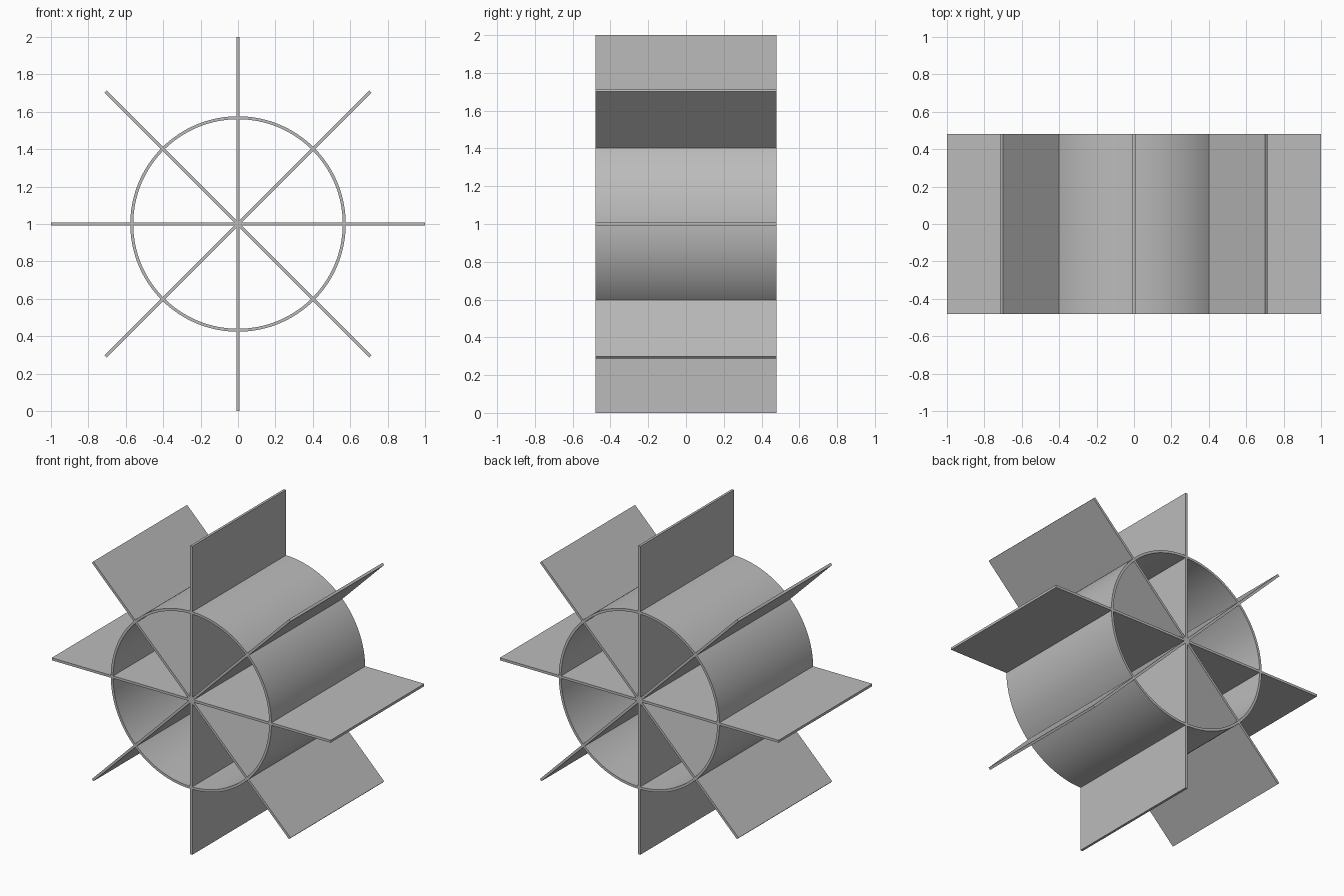
import bpy, bmesh, math
from mathutils import Matrix

HALF_DEPTH = 0.48
OUTER, INNER = 0.576, 0.56
THICK = 0.016
SIDES = 128

cube = bpy.data.objects.get("Cube")
if cube:
    bpy.data.objects.remove(cube, do_unlink=True)

grey = bpy.data.materials.new("plain grey")
grey.use_nodes = True
color = (0.5, 0.5, 0.5, 1)
grey.diffuse_color = color
grey.node_tree.nodes["Principled BSDF"].inputs["Base Color"].default_value = color


def add_object(name, bm):
    bmesh.ops.recalc_face_normals(bm, faces=bm.faces)
    mesh = bpy.data.meshes.new(name)
    bm.to_mesh(mesh)
    bm.free()
    mesh.materials.append(grey)
    obj = bpy.data.objects.new(name, mesh)
    bpy.context.collection.objects.link(obj)
    return obj


# Open drum: a rectangular wall section swept around the y axis
bm = bmesh.new()
section = [(INNER, -HALF_DEPTH), (OUTER, -HALF_DEPTH), (OUTER, HALF_DEPTH), (INNER, HALF_DEPTH)]
verts = [bm.verts.new((r, y, 0)) for r, y in section]
edges = [bm.edges.new((verts[i], verts[(i + 1) % 4])) for i in range(4)]
bmesh.ops.spin(bm, geom=verts + edges, cent=(0, 0, 0), axis=(0, 1, 0),
               angle=math.tau, steps=SIDES, use_merge=True)
bmesh.ops.remove_doubles(bm, verts=bm.verts, dist=0.0001)
drum = add_object("drum", bm)
drum.location.z = 1
bpy.context.view_layer.objects.active = drum
drum.select_set(True)
bpy.ops.object.shade_smooth_by_angle(angle=math.radians(30))
drum.select_set(False)

# Four full-width plates crossing at the axis give eight paddles
for i, name in enumerate(["level_paddle", "falling_paddle", "upright_paddle", "rising_paddle"]):
    bm = bmesh.new()
    bmesh.ops.create_cube(bm, size=1, matrix=Matrix.Diagonal((2, 2 * HALF_DEPTH, THICK, 1)))
    paddle = add_object(name, bm)
    paddle.location.z = 1
    paddle.rotation_euler.y = i * math.pi / 4
